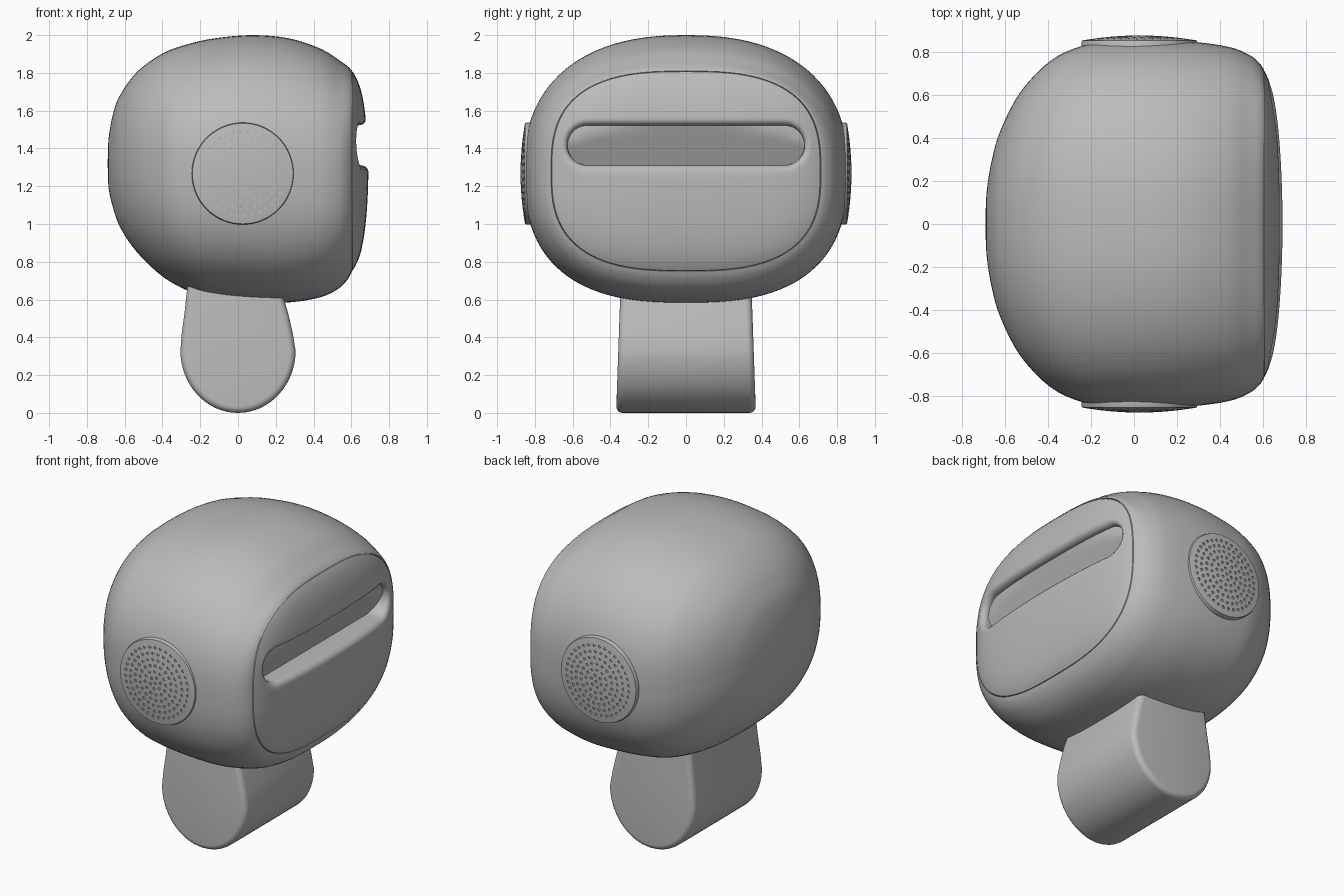
import bpy, bmesh
from math import sin, cos, pi, radians
from mathutils import Vector

cube = bpy.data.objects.get("Cube")
if cube:
    bpy.data.objects.remove(cube)

grey = bpy.data.materials.new("soft grey")
grey.use_nodes = True
COLOUR = (0.5, 0.5, 0.5, 1)
grey.diffuse_color = COLOUR
grey.node_tree.nodes["Principled BSDF"].inputs["Base Color"].default_value = COLOUR


def make(name, bm):
    bmesh.ops.remove_doubles(bm, verts=bm.verts, dist=1e-5)
    bmesh.ops.recalc_face_normals(bm, faces=bm.faces)
    mesh = bpy.data.meshes.new(name)
    bm.to_mesh(mesh)
    bm.free()
    mesh.materials.append(grey)
    obj = bpy.data.objects.new(name, mesh)
    bpy.context.collection.objects.link(obj)
    return obj


def loft(rings, bm=None):
    """Skin a list of equal closed rings and cap both ends unless they are points."""
    bm = bm or bmesh.new()
    rows = [[bm.verts.new(p) for p in ring] for ring in rings]
    count = len(rows[0])
    for a, b in zip(rows, rows[1:]):
        for i in range(count):
            j = (i + 1) % count
            bm.faces.new((a[i], a[j], b[j], b[i]))
    for row in (rows[0], rows[-1]):
        if (row[0].co - row[count // 2].co).length > 1e-4:
            bm.faces.new(row)
    return bm


def finish(obj, angle=35):
    bpy.ops.object.select_all(action="DESELECT")
    obj.select_set(True)
    bpy.context.view_layer.objects.active = obj
    for mod in list(obj.modifiers):
        bpy.ops.object.modifier_apply(modifier=mod.name)
    bpy.ops.object.shade_smooth_by_angle(angle=radians(angle))


# ---- head: rounded rings along x, a groove, a domed panel and a sunken slot
PANEL_Y, PANEL_Z, PANEL_MID, PANEL_N = 0.715, 0.53, 1.28, 2.8
SLOT_Z, SLOT_HALF = 1.417, 0.522


def oval(x, half_y, top, bottom, n_top, n_low, count=96):
    """Superellipse whose upper and lower halves have their own squareness."""
    mid, half_z = (top + bottom) / 2, (top - bottom) / 2
    ring = []
    for i in range(count):
        c, s = cos(2 * pi * i / count), sin(2 * pi * i / count)
        power = 2 / (n_top if s > 0 else n_low)
        y = half_y * abs(c) ** power * (1 if c > 0 else -1)
        z = half_z * abs(s) ** power * (1 if s > 0 else -1)
        ring.append((x, y, mid + z))
    return ring


def capsule(r):
    """Slot outline with as many points as an oval, starting at +y."""
    pts = []
    for side in (1, -1):
        for i in range(25):
            a = -pi / 2 + pi * i / 24
            pts.append((side * (SLOT_HALF + r * cos(a)), SLOT_Z + side * r * sin(a)))
        for i in range(1, 24):
            pts.append((side * SLOT_HALF * (1 - i / 12), SLOT_Z + side * r))
    return pts[12:] + pts[:12]


def panel_point(y, z, offset=0.0):
    s = (abs(y / PANEL_Y) ** PANEL_N + abs((z - PANEL_MID) / PANEL_Z) ** PANEL_N) ** (1 / PANEL_N)
    return (0.69 - 0.05 * s ** 2 - 0.036 * s ** 8 + offset, y, z)


def floor_point(y, z):
    """Slot floor leans: deep at its lower edge, shallow at its upper edge."""
    lean = 0.588 + 0.45 * (z - SLOT_Z)
    return (min(lean, panel_point(y, z, -0.045)[0]), y, z)


def panel_oval(s, x):
    return oval(x, PANEL_Y * s, PANEL_MID + PANEL_Z * s, PANEL_MID - PANEL_Z * s, PANEL_N, PANEL_N)


# x, half width, top, bottom, upper squareness, lower squareness
stations = [Vector(s) for s in (
    (-0.69, 0, 1.32, 1.32, 2.2, 2.2), (-0.685, 0.145, 1.455, 1.19, 2.2, 2.2),
    (-0.66, 0.3, 1.59, 1.08, 2.2, 2.3), (-0.62, 0.435, 1.69, 0.975, 2.25, 2.4),
    (-0.53, 0.61, 1.81, 0.845, 2.3, 2.5), (-0.39, 0.757, 1.908, 0.715, 2.35, 2.6),
    (-0.24, 0.828, 1.959, 0.637, 2.35, 2.65), (-0.1, 0.85, 1.986, 0.605, 2.35, 2.65),
    (0.08, 0.857, 2.0, 0.588, 2.35, 2.65), (0.27, 0.847, 1.983, 0.585, 2.35, 2.65),
    (0.44, 0.823, 1.927, 0.613, 2.4, 2.6), (0.535, 0.786, 1.867, 0.66, 2.5, 2.6),
    (0.583, 0.747, 1.833, 0.71, 2.65, 2.7), (0.604, PANEL_Y, 1.81, 0.75, PANEL_N, PANEL_N))]
rings = []
last = len(stations) - 1
for k in range(last):
    p0, p1 = stations[max(k - 1, 0)], stations[k]
    p2, p3 = stations[k + 1], stations[min(k + 2, last)]
    for step in range(4):
        t = step / 4
        p = 0.5 * (2 * p1 + (p2 - p0) * t + (2 * p0 - 5 * p1 + 4 * p2 - p3) * t ** 2
                   + (3 * p1 - p0 - 3 * p2 + p3) * t ** 3)
        rings.append(oval(*p))
rings += [panel_oval(1, 0.604), panel_oval(0.997, 0.595)]

# panel spreads from its rim to the slot opening
rim, opening = panel_oval(0.993, 0.604), capsule(0.138)
for t in (0, 0.04, 0.1, 0.2, 0.35, 0.5, 0.65, 0.8, 0.92, 1):
    rings.append([panel_point(a[1] + (b[0] - a[1]) * t, a[2] + (b[1] - a[2]) * t)
                  for a, b in zip(rim, opening)])
# rolled lip, then the slot floor
for r, offset in ((0.126, -0.004), (0.115, -0.013), (0.108, -0.026), (0.106, -0.036)):
    rings.append([panel_point(y, z, offset) for y, z in capsule(r)])
for r in (0.105, 0.07, 0.035, 0.001):
    rings.append([floor_point(y, z) for y, z in capsule(r)])
finish(make("head", loft(rings)), 40)

# ---- ears: domed discs with rings of small holes
EAR_X, EAR_Z, EAR_R = 0.025, 1.267, 0.27


def dome(r):
    return 0.876 - 0.024 * (r / EAR_R) ** 2


def disc_ring(x, z, r, y, count):
    return [(x + r * cos(2 * pi * i / count), y, z + r * sin(2 * pi * i / count)) for i in range(count)]


for name, side in (("right_ear", -1), ("left_ear", 1)):
    profile = [(EAR_R, 0.78), (EAR_R, 0.842), (EAR_R - 0.004, dome(EAR_R - 0.004))]
    profile += [(r, dome(r)) for r in (0.24, 0.18, 0.12, 0.06, 0)]
    ear = make(name, loft([disc_ring(EAR_X, EAR_Z, r, side * y, 64) for r, y in profile]))
    holes = bmesh.new()
    for ring in range(7):
        radius = 0.037 * ring
        for i in range(max(1, 6 * ring)):
            a = 2 * pi * i / max(1, 6 * ring) + 0.3 * ring
            x, z = EAR_X + radius * cos(a), EAR_Z + radius * sin(a)
            top = dome(radius)
            loft([disc_ring(x, z, 0.009, side * y, 8) for y in (top - 0.007, top + 0.02)], holes)
    cutter = make("hole_cutter", holes)
    cutter.hide_render = True
    mod = ear.modifiers.new("holes", "BOOLEAN")
    mod.object = cutter
    mod.operation = "DIFFERENCE"
    mod.solver = "EXACT"
    finish(ear)
    bpy.data.objects.remove(cutter)

# ---- neck: teardrop block, slightly tapered, with rounded ends
outline = [(-0.26, 0.75), (-0.27, 0.65), (-0.283, 0.53), (-0.298, 0.42)]
outline += [(-0.305 * cos(pi * i / 32), 0.33 - 0.33 * sin(pi * i / 32)) for i in range(33)]
outline += [(0.29, 0.42), (0.265, 0.53), (0.235, 0.63), (0.205, 0.75)]
neck = make("neck", loft([[(x, side * (0.37 - 0.035 * z), z) for x, z in outline] for side in (-1, 1)]))
bevel = neck.modifiers.new("rounding", "BEVEL")
bevel.width = 0.035
bevel.segments = 5
bevel.limit_method = "ANGLE"
bevel.angle_limit = radians(45)
finish(neck, 40)
